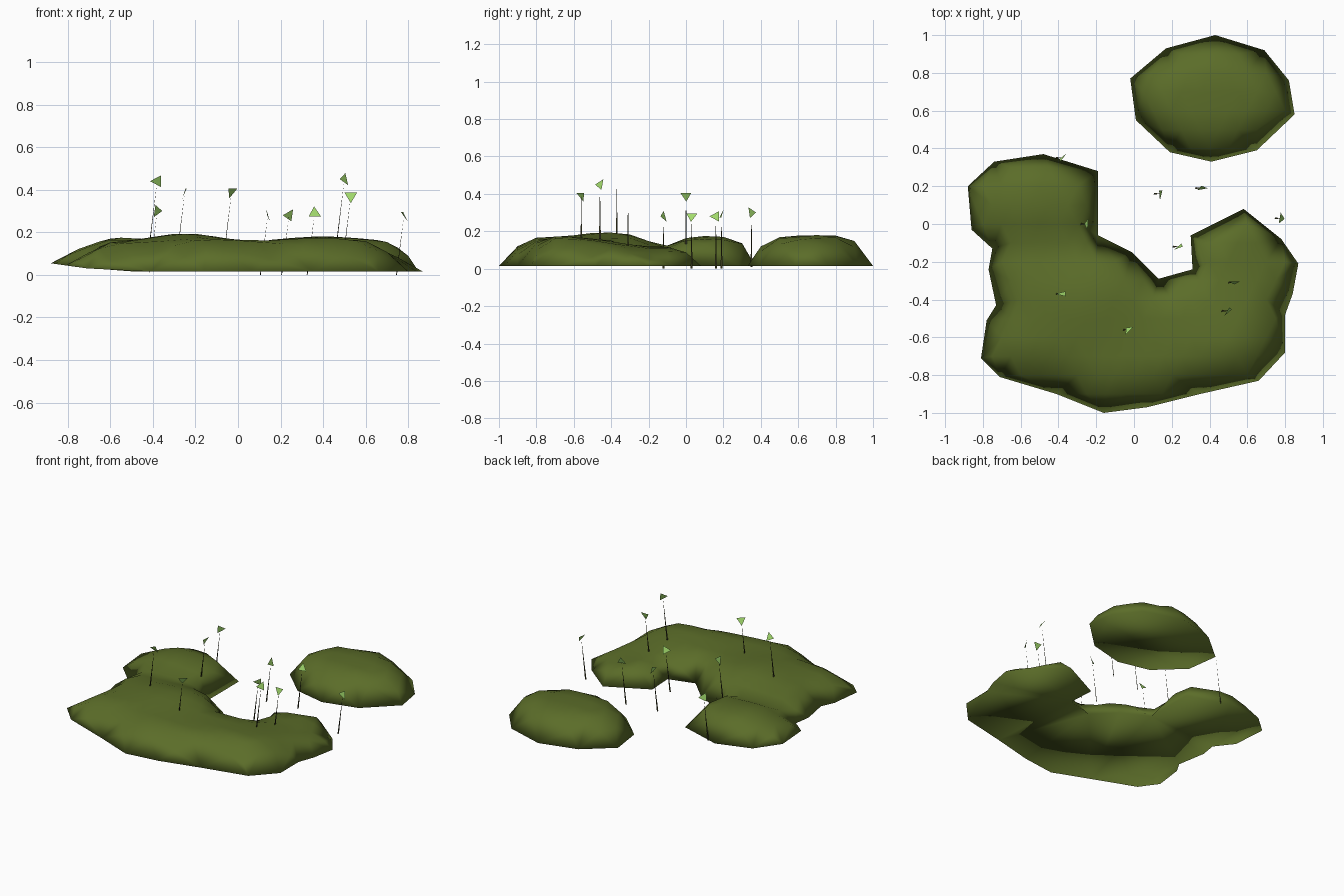
import bpy, bmesh, math
from mathutils import Vector
from mathutils.geometry import delaunay_2d_cdt, intersect_point_line

old = bpy.data.objects.get("Cube")
if old:
    bpy.data.objects.remove(old, do_unlink=True)


def make_material(name, colour):
    mat = bpy.data.materials.new(name)
    mat.use_nodes = True
    mat.diffuse_color = (*colour, 1)
    mat.node_tree.nodes["Principled BSDF"].inputs["Base Color"].default_value = (*colour, 1)
    return mat


moss = make_material("moss green", (.105, .152, .022))
leaf_green = make_material("leaf green", (.36, .7, .15))
stem_brown = make_material("stem brown", (.045, .045, .015))


def make_object(name, verts, faces, material):
    mesh = bpy.data.meshes.new(name)
    mesh.from_pydata(verts, [], faces)
    mesh.materials.append(material)
    obj = bpy.data.objects.new(name, mesh)
    bpy.context.collection.objects.link(obj)
    return obj


def edge_distance(point, outline):
    best = math.inf
    for i, a in enumerate(outline):
        b = outline[i - 1]
        t = intersect_point_line(point, a, b)[1]
        best = min(best, (point - a.lerp(b, min(max(t, 0), 1))).length)
    return best


def bump(point, x, y, size, height):
    return height * math.exp(-(point - Vector((x, y))).length_squared / size ** 2)


def mound(name, outline, height, shoulder, step=.1):
    """Closed, flat-bottomed swell that rises from its outline to a rolling top."""
    outline = [Vector((x / 100, y / 100)) for x, y in outline]
    points = list(outline)
    span = int(1 / step) + 1
    for i in range(-span, span + 1):
        for j in range(-span, span + 1):
            p = Vector(((i + j % 2 / 2) * step, j * step))
            if edge_distance(p, outline) > .04:
                points.append(p)
    flat, _, faces, *_ = delaunay_2d_cdt(points, [], [list(range(len(outline)))], 1, 1e-5)
    verts = []
    for p in flat:
        rise = 1 - (1 - min(edge_distance(p, outline) / shoulder(p), 1)) ** 2
        rim = .015 + .14 * max(0, -p.x - .6)
        verts.append((p.x, p.y, rim + (height(p) - rim) * rise))
    obj = make_object(name, verts, faces, moss)
    # drop grid points outside the outline, then close the underside
    bm = bmesh.new()
    bm.from_mesh(obj.data)
    bmesh.ops.delete(bm, geom=[v for v in bm.verts if not v.link_faces], context='VERTS')
    rim_edges = [e for e in bm.edges if e.is_boundary]
    underside = bmesh.ops.holes_fill(bm, edges=rim_edges, sides=0)["faces"]
    bmesh.ops.triangulate(bm, faces=underside)
    bmesh.ops.recalc_face_normals(bm, faces=bm.faces)
    for f in bm.faces:
        f.smooth = True
    bm.to_mesh(obj.data)
    bm.free()


def main_height(p):
    h = .15 + bump(p, -.25, -.42, .22, .045) + bump(p, -.55, .12, .2, .025)
    h += bump(p, .4, -.68, .25, .025) + bump(p, -.1, -.75, .2, .015)
    h -= bump(p, .62, -.12, .3, .045) + bump(p, -.4, -.83, .08, .03)
    if p.x < -.1:
        h -= .04 * math.exp(-((p.y + .13) / .08) ** 2)
    return h - .25 * max(0, abs(p.x) - .6)


# Moss patches
main_outline = [
    (-74, 33), (-48, 37), (-19, 28), (-19, -6), (-1, -15), (13, -29), (31, -24),
    (30, -6), (58, 8), (78, -8), (87, -21), (84, -37), (80, -48), (80, -68),
    (66, -83), (35, -90), (7, -97), (-16, -100), (-41, -90), (-71, -81),
    (-81, -71), (-78, -51), (-73, -43), (-77, -24), (-75, -13), (-86, -3), (-88, 20)]
island_outline = [
    (-2, 77), (17, 93), (43, 100), (69, 92), (82, 76), (85, 58),
    (65, 39), (41, 33), (19, 38), (1, 55)]
mound("main_moss_patch", main_outline[::-1], main_height,
      lambda p: min(.2, max(.1, .1 - p.y * .12)))
mound("small_moss_patch", island_outline[::-1],
      lambda p: .14 + bump(p, .4, .7, .35, .04), lambda p: .14)


def sprout(index, x, y, z, facing, spin, lean):
    """Thin tapering blade of a stem with one triangular leaf at its tip."""
    top = Vector((x, y, z))
    base = Vector((x - .035, y, max(z - .29, 0)))
    half = Vector((.002, .005, 0))
    make_object(f"sprout_stem_{index}", [base - half, base + half, top], [(0, 1, 2)], stem_brown)
    yaw, roll = math.radians(facing), math.radians(spin)
    side = Vector((math.cos(yaw), math.sin(yaw), 0))
    up = Vector((-math.sin(yaw) * lean, math.cos(yaw) * lean, 1)).normalized()
    corners = []
    for k in range(3):
        a = roll + k * math.tau / 3
        corners.append(top + (side * math.cos(a) + up * math.sin(a)) * .034)
    make_object(f"sprout_leaf_{index}", corners, [(0, 1, 2)], leaf_green)


# Sprouts: tip position, leaf heading and roll in degrees, backward lean
sprouts = [
    (-.38, -.37, .44, 0, 180, -.5), (-.03, -.56, .39, 45, -90, -.5),
    (.5, -.46, .45, 50, 180, .3), (.53, -.31, .37, 0, -90, .3),
    (.24, -.12, .28, 30, 180, -.3), (-.25, 0, .39, 85, -90, -.4),
    (.78, .03, .28, 80, -90, .6), (.14, .16, .28, 85, 180, .3),
    (.36, .19, .29, 10, 90, .4), (-.38, .35, .3, 45, 0, -.2)]
for i, data in enumerate(sprouts):
    sprout(i + 1, *data)
